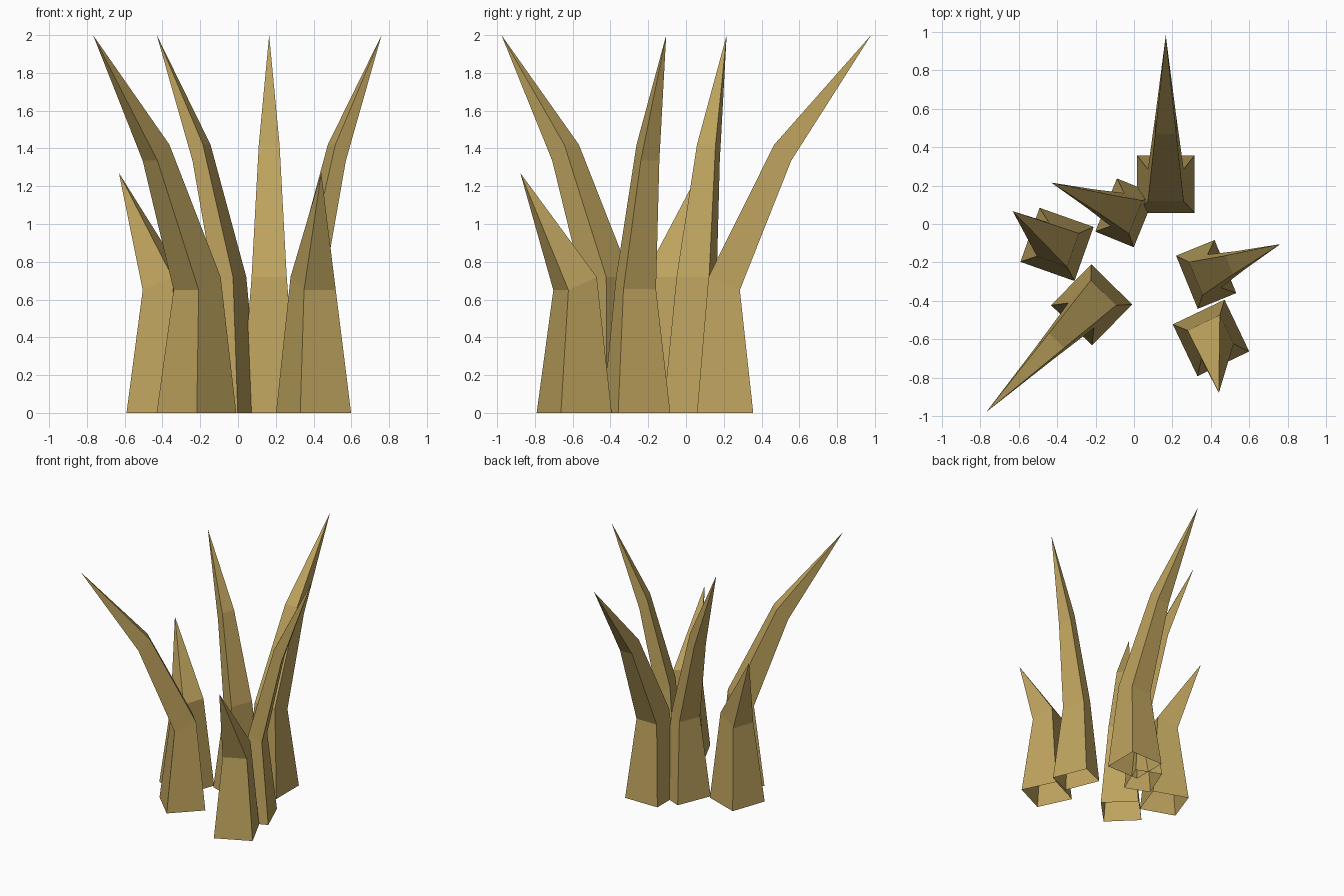
import bpy, bmesh
from math import radians, cos, sin

if "Cube" in bpy.data.objects:
    bpy.data.objects.remove(bpy.data.objects["Cube"])

mat = bpy.data.materials.new("dry_grass_tan")
mat.diffuse_color = (0.515, 0.366, 0.112, 1)
mat.use_nodes = True
mat.node_tree.nodes["Principled BSDF"].inputs["Base Color"].default_value = mat.diffuse_color

# Ring: (half width, inner offset, inner z, outer offset, outer z), offsets along the bend
LOWER = [(0.149, -0.149, 0, 0.149, 0), (0.093, -0.088, 0.72, 0.078, 0.65)]
LONG = LOWER + [(0.055, 0.26, 1.42, 0.35, 1.335)]
STEEP = [(0.149, -0.108, 0, 0.108, 0), (0.093, -0.058, 0.72, 0.045, 0.655),
         (0.053, 0.13, 1.42, 0.19, 1.335)]


def blade(name, centre, angle, rings, tip):
    """Four-sided open-bottomed blade bending along angle; tip = (along, side, z)."""
    c, s = cos(radians(angle)), sin(radians(angle))
    bm = bmesh.new()

    def vert(along, side, z):
        return bm.verts.new((centre[0] + along * c - side * s,
                             centre[1] + along * s + side * c, z))

    loops = [[vert(a, -w, za), vert(b, -w, zb), vert(b, w, zb), vert(a, w, za)]
             for w, a, za, b, zb in rings]
    for lo, hi in zip(loops, loops[1:]):
        for i in range(4):
            j = (i + 1) % 4
            bm.faces.new((lo[i], lo[j], hi[j], hi[i]))
    top = vert(*tip)
    for i in range(4):
        bm.faces.new((loops[-1][i], loops[-1][(i + 1) % 4], top))
    me = bpy.data.meshes.new(name)
    bm.to_mesh(me)
    bm.free()
    me.materials.append(mat)
    bpy.context.collection.objects.link(bpy.data.objects.new(name, me))


# Long blades leaning far out
blade("long_blade_back", (0.165, 0.207), 90, LONG, (0.773, 0, 2))
blade("long_blade_front", (-0.22, -0.42), 225.5, LONG, (0.781, 0, 2))
# Steeper tall blades
blade("steep_blade_middle", (-0.045, 0.058), 157.8, STEEP, (0.416, 0, 2))
blade("steep_blade_right", (0.375, -0.262), 22.2, STEEP, (0.416, 0, 2))
# Short blades with a twisted tip
blade("short_blade_left", (-0.4, -0.106), 160.5, LOWER, (0.275, -0.086, 1.27))
blade("short_blade_front", (0.40, -0.592), -64.5, LOWER, (0.275, -0.086, 1.27))
